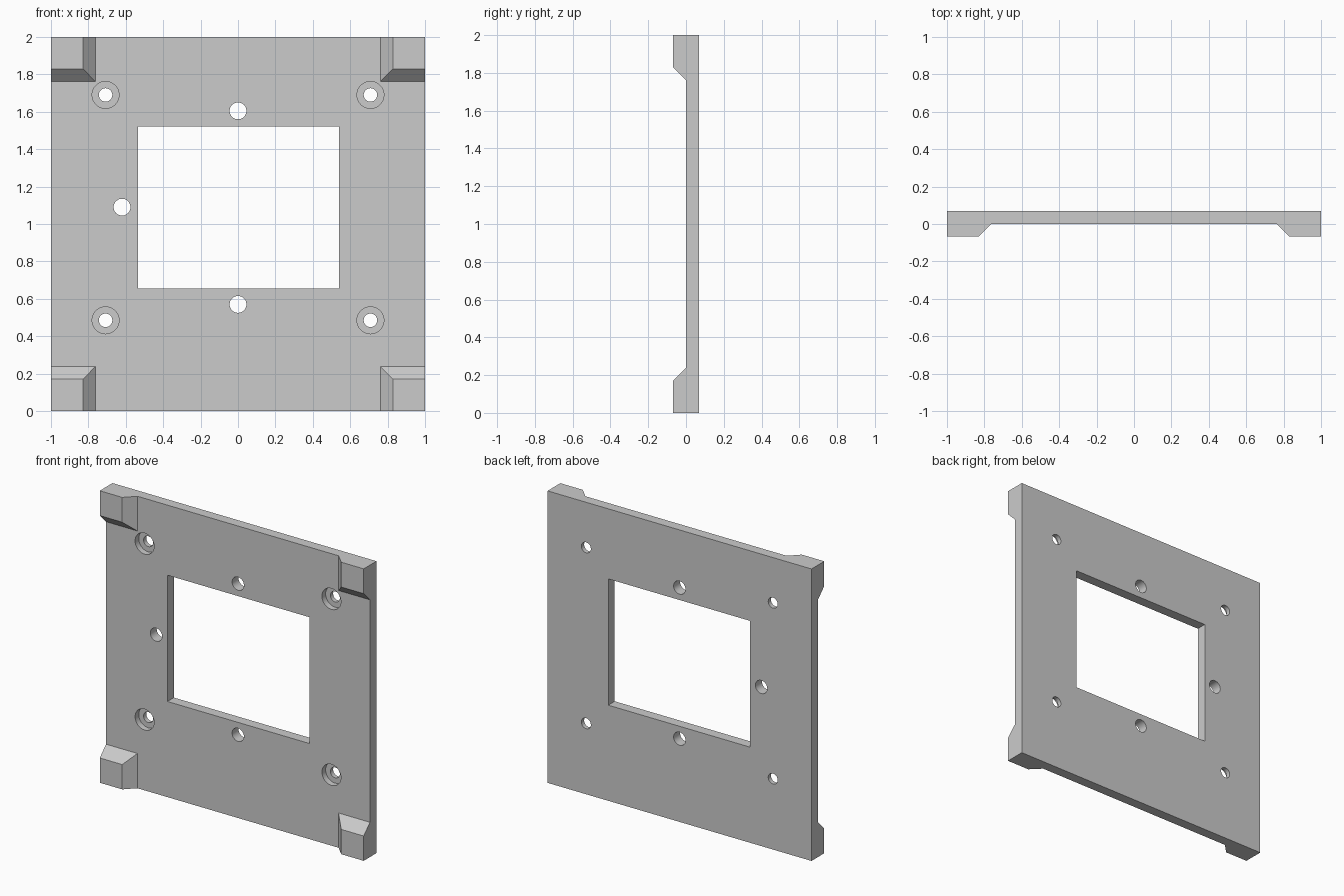
import bpy, bmesh, math
from mathutils import Matrix

cube = bpy.data.objects.get("Cube")
if cube:
    bpy.data.objects.remove(cube, do_unlink=True)

grey = bpy.data.materials.new("plain grey")
grey.use_nodes = True
colour = (0.6, 0.6, 0.6, 1)
grey.diffuse_color = colour
grey.node_tree.nodes["Principled BSDF"].inputs["Base Color"].default_value = colour

FRONT, BACK, PAD = 0.0, 0.07, -0.068


def finish(name, bm):
    bmesh.ops.recalc_face_normals(bm, faces=bm.faces)
    mesh = bpy.data.meshes.new(name)
    bm.to_mesh(mesh)
    bm.free()
    mesh.materials.append(grey)
    obj = bpy.data.objects.new(name, mesh)
    bpy.context.collection.objects.link(obj)
    return obj


def box(name, x0, x1, y0, y1, z0, z1):
    bm = bmesh.new()
    bmesh.ops.create_cube(bm, size=1)
    for v in bm.verts:
        v.co = (x1 if v.co.x > 0 else x0, y1 if v.co.y > 0 else y0, z1 if v.co.z > 0 else z0)
    return finish(name, bm)


def drill(name, x, z, radius, y0, y1):
    bm = bmesh.new()
    place = Matrix.Translation((x, (y0 + y1) / 2, z)) @ Matrix.Rotation(math.pi / 2, 4, "X")
    bmesh.ops.create_cone(bm, cap_ends=True, segments=40, radius1=radius,
                          radius2=radius, depth=y1 - y0, matrix=place)
    return finish(name, bm)


def cut(target, cutter):
    bpy.context.view_layer.objects.active = target
    mod = target.modifiers.new("cut", "BOOLEAN")
    mod.operation, mod.solver, mod.object = "DIFFERENCE", "EXACT", cutter
    bpy.ops.object.modifier_apply(modifier=mod.name)
    bpy.data.objects.remove(cutter, do_unlink=True)


# Plate with its rectangular window
plate = box("mounting_plate", -1, 1, FRONT, BACK, 0, 2)
cut(plate, box("window_cutter", -0.535, 0.54, -0.1, 0.2, 0.655, 1.52))

# Plain through holes around the window
for x, z in ((0, 1.605), (0, 0.57), (-0.62, 1.09)):
    cut(plate, drill("hole_cutter", x, z, 0.045, -0.1, 0.2))

# Counterbored screw holes
for x in (-0.708, 0.708):
    for z in (0.485, 1.69):
        cut(plate, drill("counterbore_cutter", x, z, 0.072, -0.1, 0.04))
        cut(plate, drill("screw_cutter", x, z, 0.036, -0.1, 0.2))

# Corner pads, chamfered on their two inner sides
for side, sx in (("left", 1), ("right", -1)):
    for level, sz in (("lower", -1), ("upper", 1)):
        bm = bmesh.new()
        rings = [[bm.verts.new((sx * x, y, 1 + sz * z)) for x, z in
                  ((1, 1), (inner, 1), (inner, inner), (1, inner))]
                 for y, inner in ((FRONT, 0.762), (PAD, 0.83))]
        for ring in rings:
            bm.faces.new(ring)
        for i in range(4):
            j = (i + 1) % 4
            bm.faces.new((rings[0][i], rings[0][j], rings[1][j], rings[1][i]))
        finish(f"{level}_{side}_corner_pad", bm)

# Smooth hole walls, sharp edges elsewhere
bpy.ops.object.select_all(action="DESELECT")
plate.select_set(True)
bpy.context.view_layer.objects.active = plate
bpy.ops.object.shade_smooth_by_angle(angle=math.radians(30))
